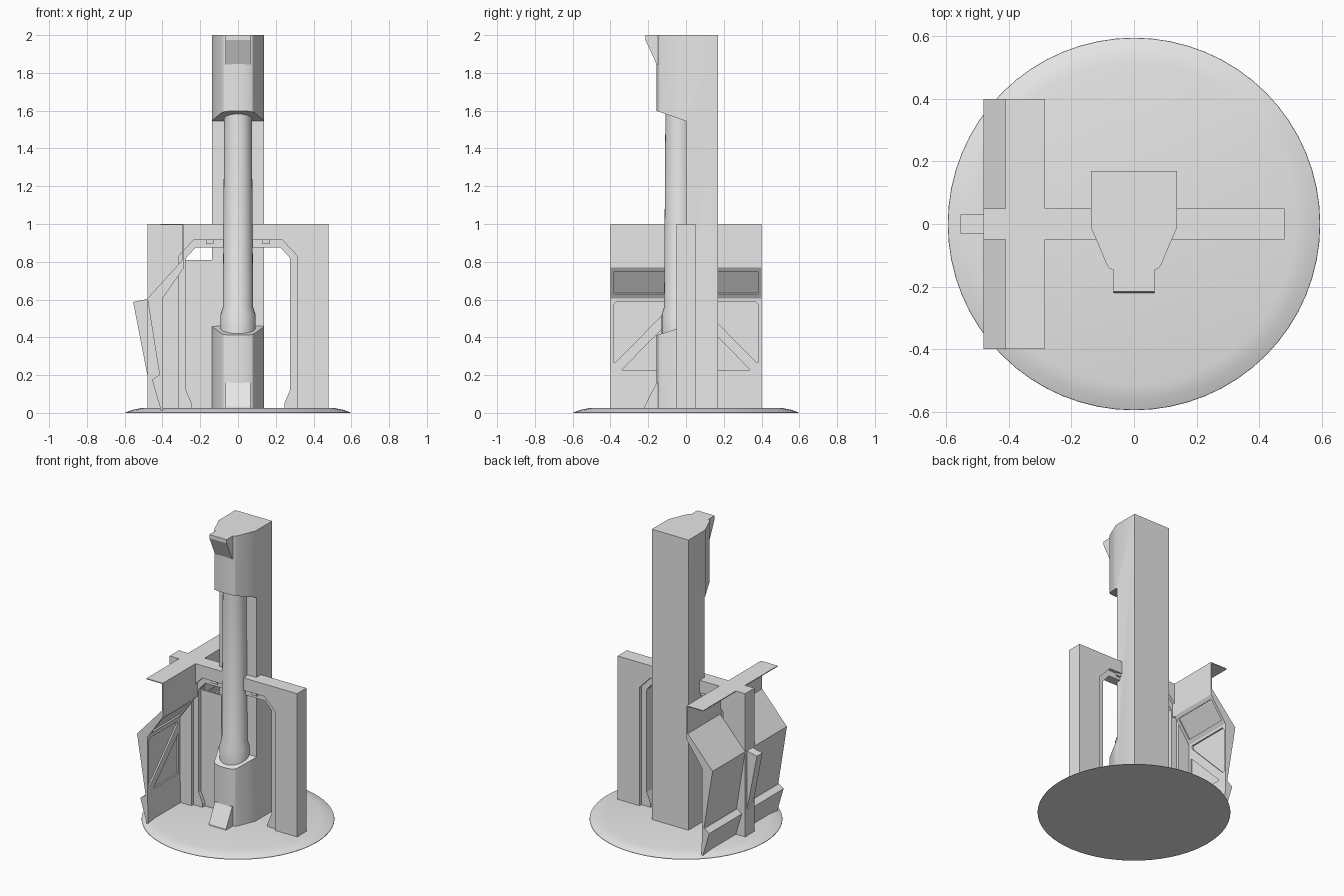
import bpy, bmesh, math
from mathutils import Vector

old = bpy.data.objects.get("Cube")
if old:
    bpy.data.objects.remove(old, do_unlink=True)

grey = bpy.data.materials.new("light grey")
grey.use_nodes = True
grey.diffuse_color = (0.8, 0.8, 0.8, 1)
grey.node_tree.nodes["Principled BSDF"].inputs["Base Color"].default_value = (0.8, 0.8, 0.8, 1)

# Maps from profile coordinates (a, b) and depth d to space
PLACE = {
    "x": lambda a, b, d: Vector((d, a, b)),
    "y": lambda a, b, d: Vector((a, d, b)),
    "z": lambda a, b, d: Vector((a, b, d)),
}


def finish(name, bm, smooth=None):
    bmesh.ops.recalc_face_normals(bm, faces=bm.faces)
    mesh = bpy.data.meshes.new(name)
    bm.to_mesh(mesh)
    bm.free()
    mesh.materials.append(grey)
    ob = bpy.data.objects.new(name, mesh)
    bpy.context.collection.objects.link(ob)
    if smooth:
        bpy.ops.object.select_all(action="DESELECT")
        ob.select_set(True)
        bpy.context.view_layer.objects.active = ob
        bpy.ops.object.shade_smooth_by_angle(angle=math.radians(smooth))
    return ob


def prism(name, points, axis, start, end, smooth=None):
    """Extrude a flat profile along an axis."""
    bm = bmesh.new()
    put = PLACE[axis]
    face = bm.faces.new([bm.verts.new(put(a, b, start)) for a, b in points])
    grown = bmesh.ops.extrude_face_region(bm, geom=[face])["geom"]
    move = put(0, 0, end) - put(0, 0, start)
    bmesh.ops.translate(bm, vec=move, verts=[g for g in grown if isinstance(g, bmesh.types.BMVert)])
    return finish(name, bm, smooth)


def box(name, x, y, z):
    return prism(name, [(x[0], y[0]), (x[1], y[0]), (x[1], y[1]), (x[0], y[1])], "z", *z)


def lathe(name, profile, y=0, steps=64):
    """Spin (radius, height) points about a vertical axis and cap the ends."""
    bm = bmesh.new()
    rings = []
    for r, z in profile:
        angles = [math.tau * i / steps for i in range(steps)]
        rings.append([bm.verts.new((r * math.cos(t), y + r * math.sin(t), z)) for t in angles])
    for low, high in zip(rings, rings[1:]):
        for i in range(steps):
            j = (i + 1) % steps
            bm.faces.new((low[i], low[j], high[j], high[i]))
    bm.faces.new(rings[0])
    bm.faces.new(rings[-1])
    return finish(name, bm, 30)


def cut(ob, cutter):
    mod = ob.modifiers.new("cut", "BOOLEAN")
    mod.operation = "DIFFERENCE"
    mod.solver = "EXACT"
    mod.object = cutter
    cutter.hide_render = True
    cutter.hide_set(True)


def mirrored(half):
    return half + [(-a, b) for a, b in reversed(half)]


# Round base
lathe("base_disc", [(0.595, 0), (0.594, 0.003), (0.56, 0.016), (0.515, 0.025)])

# Tall column with a recessed middle
footprint = mirrored([(0.138, 0.17), (0.138, -0.01), (0.112, -0.07), (0.088, -0.128),
                      (0.078, -0.142), (0.06, -0.15), (0.03, -0.156)])
column = prism("column", footprint, "z", 0.001, 2, smooth=30)
recess = prism("column_recess_cutter",
               [(-0.3, 0.365), (-0.16, 0.41), (0, 0.46), (0, 1.545), (-0.16, 1.6), (-0.3, 1.648)],
               "x", -0.3, 0.3)
cut(column, recess)

# Tube standing in the recess, with a collar at its foot
lathe("tube", [(0.093, 0.4), (0.093, 0.52), (0.08, 0.56), (0.073, 1.6)], y=-0.036, steps=32)

# Wedges on the column front
prism("top_wedge", [(-0.1, 2), (-0.215, 2), (-0.215, 1.975), (-0.155, 1.845), (-0.1, 1.845)],
      "x", -0.065, 0.065)
prism("bottom_wedge", [(-0.1, 0.02), (-0.22, 0.02), (-0.22, 0.035), (-0.155, 0.16), (-0.1, 0.16)],
      "x", -0.065, 0.065)

# Gate: outer arch with a thinner inner arch
outside = [(-0.48, 0.001), (-0.48, 1), (0.48, 1), (0.48, 0.001)]
prism("gate_arch", outside + [(0.315, 0.001), (0.315, 0.83), (0.235, 0.915),
                              (-0.235, 0.915), (-0.315, 0.83), (-0.315, 0.001)], "y", -0.05, 0.05)
inner = [(0.245, 0.01), (0.245, 0.05), (0.275, 0.12), (0.275, 0.82), (0.225, 0.875)]
rim = [(0.33, 0.01), (0.33, 0.84), (0.24, 0.93)]
prism("gate_inner_arch", mirrored(rim)[::-1] + mirrored(inner), "y", -0.03, 0.03)
for side in (-1, 1):
    tab_x = sorted((0.13 * side, 0.17 * side))
    box("gate_tab", tab_x, (-0.042, 0.042), (0.895, 0.93))

# Panel filling the right-hand opening
box("gate_panel", (-0.3, -0.12), (-0.005, 0.005), (0.01, 0.81))

# Fin on the outer end of the gate
prism("gate_fin", [(-0.47, 0.605), (-0.555, 0.587), (-0.48, 0.2), (-0.47, 0.2)],
      "y", -0.03, 0.03)

# Roof flap and its thin upright wall
box("roof_flap", (-0.41, -0.285), (-0.4, 0.4), (0.994, 1))
box("upper_wall", (-0.293, -0.285), (-0.4, 0.4), (0.77, 0.996))

# Angled shields on either side of the gate
shield = [(-0.285, 0.77), (-0.285, 0.82), (-0.48, 0.605), (-0.415, 0.2), (-0.4, 0.2), (-0.4, 0.605)]
skirt = [(-0.4, 0.175), (-0.4, 0.2), (-0.42, 0.2), (-0.455, 0.175), (-0.405, 0.004), (-0.397, 0.004)]


def slope_cutter(name, y0, y1):
    """Shallow slanted slab sunk into the sloping inner face."""
    low, high = Vector((-0.383, 0.63)), Vector((-0.3, 0.748))
    off = Vector((0.165, -0.115)).normalized() * 0.03
    sink = off * -0.3
    pts = [low + sink, high + sink, high + off, low + off]
    return prism(name, [tuple(p) for p in pts], "y", y0, y1)


for side, label in ((-1, "front"), (1, "back")):
    ends = sorted((0.05 * side, 0.4 * side))
    panel = prism(label + "_shield", shield, "y", *ends)
    prism(label + "_skirt", skirt, "y", *ends)
    cut(panel, slope_cutter(label + "_window_cutter", *sorted((0.07 * side, 0.382 * side))))
    # Two triangles leave a diagonal brace between them
    upper = [(0.385, 0.57), (0.37, 0.588), (0.08, 0.588), (0.08, 0.565), (0.375, 0.265), (0.385, 0.27)]
    lower = [(0.34, 0.228), (0.07, 0.228), (0.07, 0.5)]
    for tag, shape in (("upper", upper), ("lower", lower)):
        cutter = prism(label + "_" + tag + "_cutter", [(a * side, b) for a, b in shape],
                       "x", -0.41, -0.37)
        cut(panel, cutter)
